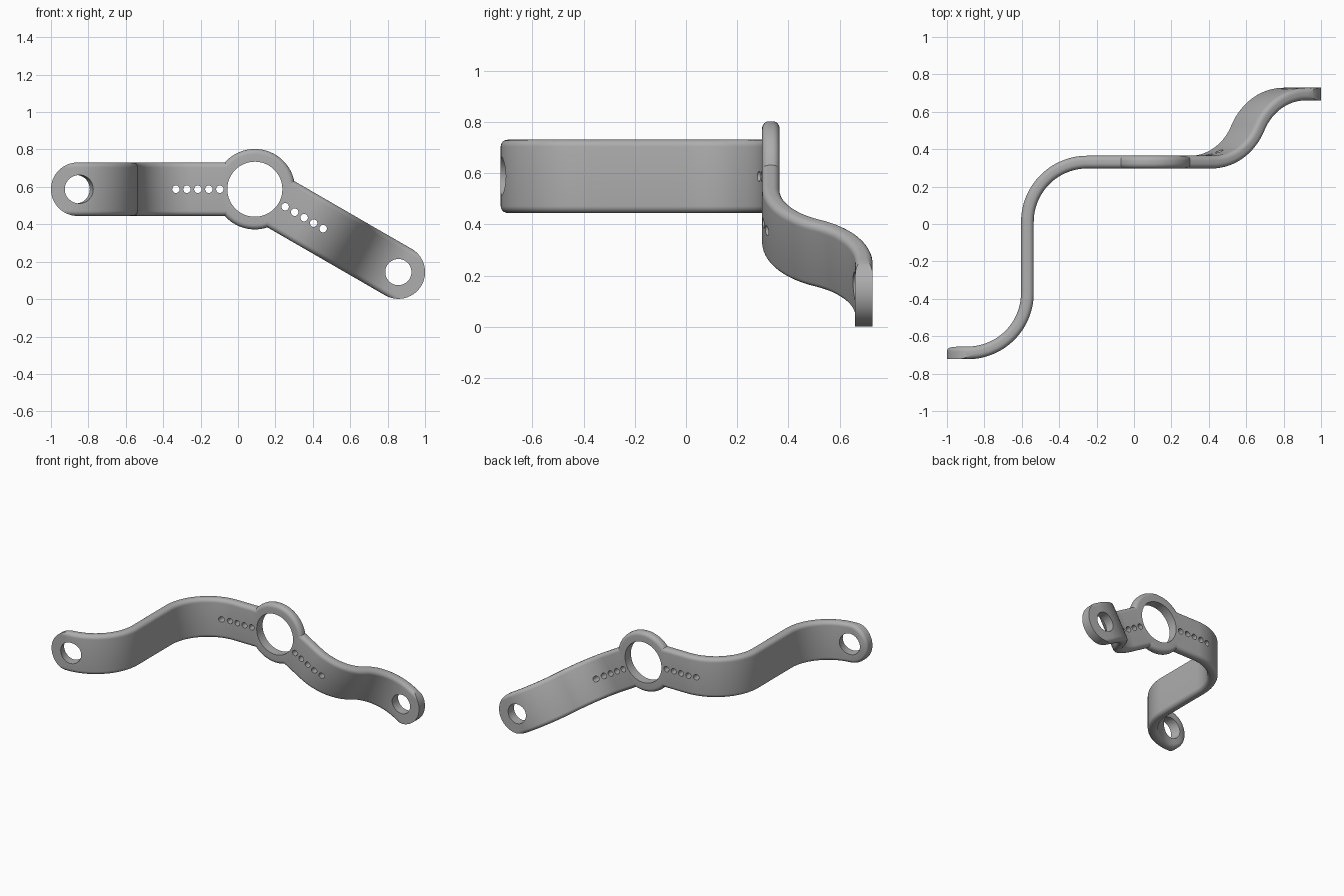
import bpy, bmesh
from math import sin, cos, pi, sqrt, hypot, radians
from mathutils import Vector, Matrix

HALF_W, HALF_T, FILLET = 0.143, 0.034, 0.027
HUB = Vector((0.09, 0.331, 0.5875))

cube = bpy.data.objects.get("Cube")
if cube:
    bpy.data.objects.remove(cube, do_unlink=True)

metal = bpy.data.materials.new("grey_metal")
metal.use_nodes = True
grey = (0.42, 0.42, 0.42, 1)
metal.diffuse_color = grey
metal.node_tree.nodes["Principled BSDF"].inputs["Base Color"].default_value = grey


def make_object(name, bm):
    bmesh.ops.remove_doubles(bm, verts=bm.verts, dist=1e-5)
    bmesh.ops.recalc_face_normals(bm, faces=bm.faces)
    mesh = bpy.data.meshes.new(name)
    bm.to_mesh(mesh)
    bm.free()
    mesh.materials.append(metal)
    obj = bpy.data.objects.new(name, mesh)
    bpy.context.collection.objects.link(obj)
    return obj


def thickness(depth):
    """Half thickness of the strap at a distance from its filleted edge."""
    gap = max(0, FILLET - max(0, depth))
    return HALF_T - FILLET + sqrt(max(0, FILLET ** 2 - gap ** 2))


def centre_line(moves, tip):
    """Lines and arcs as (along, y, heading), then finer steps to the tip."""
    u, y, a = 0.0, 0.0, 0.0
    points = [(u, y, a)]
    for radius, turn, length in moves:
        steps = 28 if turn else 4
        step = abs(radius * radians(turn)) / steps if turn else length / steps
        for _ in range(steps):
            a += radians(turn) / steps / 2
            u, y = u + step * cos(a), y + step * sin(a)
            a += radians(turn) / steps / 2
            points.append((u, y, a))
    start = u
    for i in range(1, 25):
        points.append((start + (tip - start) * sin(i / 24 * pi / 2), y, 0))
    return points


def arm(name, moves, direction, tip, round_back):
    """Bent strap with filleted long edges and a semicircular end."""
    along = Vector(direction).normalized()
    side = Vector((-along.z, 0, along.x))
    end = tip - HALF_W
    depths = [FILLET * (1 - cos(i / 6 * pi / 2)) for i in range(7)]
    bm = bmesh.new()
    rings = []
    for u, y, a in centre_line(moves, tip):
        reach = max(0, u - end)
        width = sqrt(max(0, HALF_W ** 2 - reach ** 2))
        half = [max(0, width - d) for d in depths]
        across = [-v for v in half] + half[::-1]
        outline = [(v, 1) for v in across] + [(v, -1) for v in across[::-1]]
        ring = []
        for v, face in outline:
            depth = HALF_W - abs(v)
            if round_back and face > 0 and reach > 0:
                depth = min(depth, HALF_W - hypot(reach, v))
            t = face * thickness(depth)
            p = HUB + along * (u - t * sin(a)) + side * v
            p.y += y + t * cos(a)
            ring.append(bm.verts.new(p))
        rings.append(ring)
    n = len(rings[0])
    for r, s in zip(rings, rings[1:]):
        for i in range(n):
            j = (i + 1) % n
            bm.faces.new((r[i], r[j], s[j], s[i]))
    bm.faces.new(rings[0])
    return make_object(name, bm)


def hub_ring():
    """Filleted annulus around the bore, turned about the y axis."""
    inner, outer = 0.147, 0.215
    arc = [FILLET * (1 - cos(i / 6 * pi / 2)) for i in range(7)]
    profile = [(outer - d, thickness(d)) for d in arc]
    profile = [(r, -t) for r, t in profile[::-1]] + profile
    profile += [(inner, HALF_T), (inner, -HALF_T)]
    bm = bmesh.new()
    verts = [bm.verts.new((HUB.x + r, HUB.y + t, HUB.z)) for r, t in profile]
    edges = [bm.edges.new((v, verts[i - 1])) for i, v in enumerate(verts)]
    bmesh.ops.spin(bm, geom=verts + edges, cent=HUB, axis=(0, 1, 0),
                   angle=2 * pi, steps=96)
    return make_object("hub_ring", bm)


def drill(bm, centre, radius, length=0.3, tilt=0):
    matrix = (Matrix.Translation(centre) @ Matrix.Rotation(radians(tilt), 4, "Z")
              @ Matrix.Rotation(pi / 2, 4, "X"))
    bmesh.ops.create_cone(bm, cap_ends=True, segments=48 if radius > 0.05 else 20,
                          radius1=radius, radius2=radius, depth=length, matrix=matrix)


# Bent arms and the central ring
left_dir = Vector((cos(radians(30)), 0, -sin(radians(30))))
right_dir = Vector((-1, 0, 0))
right_arm = arm("right_arm", [(0, 0, 0.34), (0.32, -90, 0), (0, 0, 0.38), (0.32, 90, 0)],
                right_dir, 1.09, True)
left_arm = arm("left_arm", [(0, 0, 0.31), (0.32, 64.4, 0), (0.32, -64.4, 0)],
               left_dir, 1.029, False)
ring = hub_ring()

# Drill shapes: adjustment holes, bolt holes and the bore
arm_bm, ring_bm = bmesh.new(), bmesh.new()
drill(arm_bm, HUB, 0.16)
for direction in (left_dir, right_dir):
    for i in range(5):
        spot = HUB + direction * (0.187 + 0.0587 * i)
        drill(arm_bm, spot, 0.02)
        if i == 0:
            drill(ring_bm, spot, 0.02)
drill(arm_bm, HUB + left_dir * 0.886 + Vector((0, 0.365, 0)), 0.07)
drill(arm_bm, HUB + right_dir * 0.947 + Vector((0, -1.02, 0)), 0.076, tilt=16)
arm_cutter = make_object("arm_drills", arm_bm)
ring_cutter = make_object("ring_drills", ring_bm)

for obj, cutter in ((left_arm, arm_cutter), (right_arm, arm_cutter), (ring, ring_cutter)):
    mod = obj.modifiers.new("holes", "BOOLEAN")
    mod.operation, mod.solver, mod.object = "DIFFERENCE", "EXACT", cutter
    bpy.ops.object.select_all(action="DESELECT")
    bpy.context.view_layer.objects.active = obj
    obj.select_set(True)
    bpy.ops.object.modifier_apply(modifier=mod.name)
    bpy.ops.object.shade_smooth_by_angle(angle=radians(35))

for cutter in (arm_cutter, ring_cutter):
    bpy.data.objects.remove(cutter, do_unlink=True)
